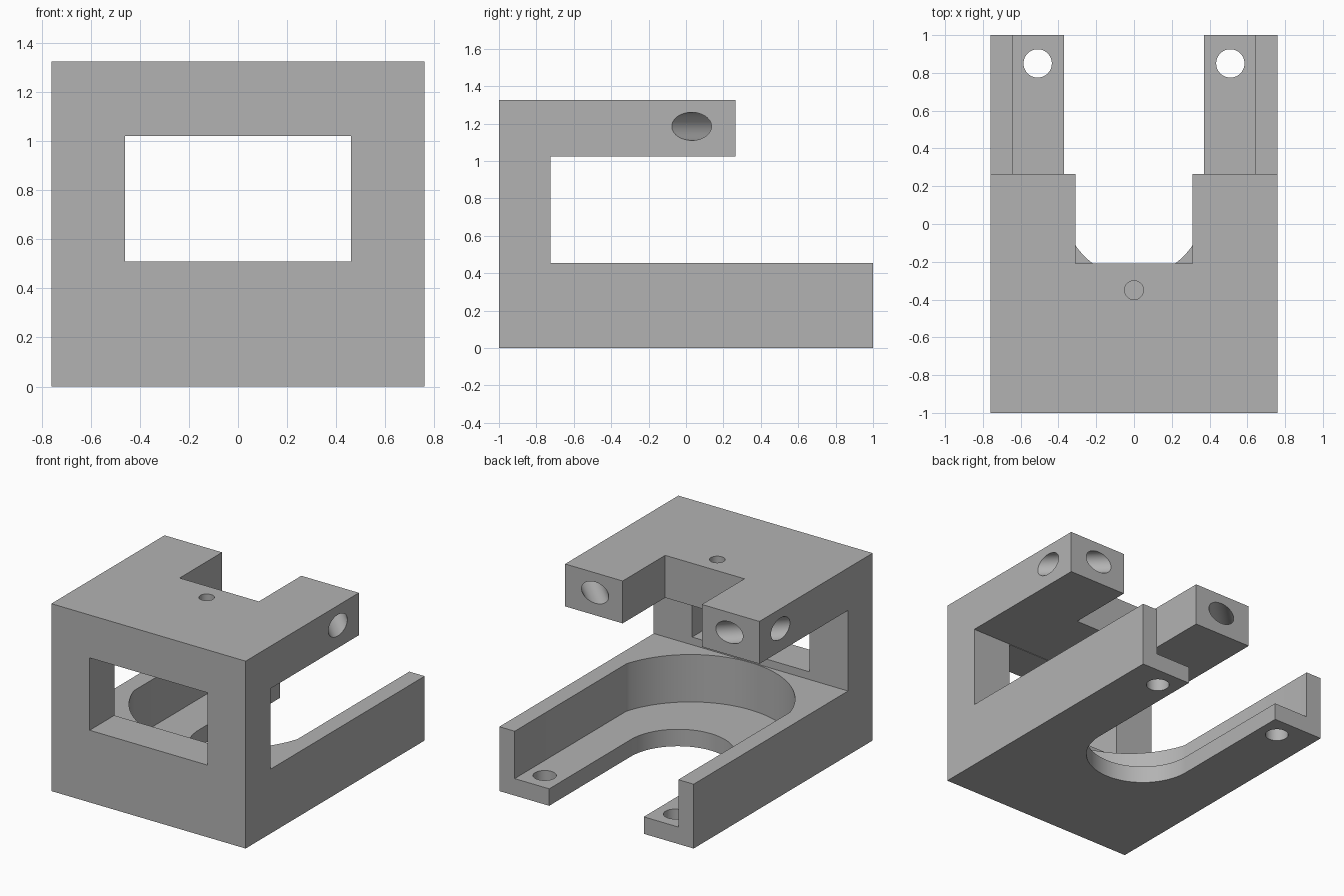
import bpy, bmesh, math
from mathutils import Matrix, Vector

old = bpy.data.objects.get("Cube")
if old:
    bpy.data.objects.remove(old, do_unlink=True)

grey = bpy.data.materials.new("plain_grey")
grey.use_nodes = True
colour = (0.45, 0.45, 0.45, 1)
grey.diffuse_color = colour
grey.node_tree.nodes["Principled BSDF"].inputs["Base Color"].default_value = colour

HALF, HEIGHT = 0.76, 1.325


def prism(name, points, depth, matrix=Matrix()):
    """Extrude a flat outline along its local z, then place it."""
    bm = bmesh.new()
    face = bm.faces.new([bm.verts.new((u, v, 0)) for u, v in points])
    moved = bmesh.ops.extrude_face_region(bm, geom=[face])["geom"]
    bmesh.ops.translate(bm, vec=(0, 0, depth),
                        verts=[g for g in moved if isinstance(g, bmesh.types.BMVert)])
    bmesh.ops.recalc_face_normals(bm, faces=bm.faces)
    bm.transform(matrix)
    mesh = bpy.data.meshes.new(name)
    bm.to_mesh(mesh)
    bm.free()
    obj = bpy.data.objects.new(name, mesh)
    bpy.context.collection.objects.link(obj)
    mesh.materials.append(grey)
    return obj


def box(name, lo, hi):
    outline = [(lo[0], lo[1]), (hi[0], lo[1]), (hi[0], hi[1]), (lo[0], hi[1])]
    return prism(name, outline, hi[2] - lo[2], Matrix.Translation((0, 0, lo[2])))


def rod(name, start, end, radius):
    a, b = Vector(start), Vector(end)
    ring = [(radius * math.cos(t * math.tau / 48), radius * math.sin(t * math.tau / 48))
            for t in range(48)]
    turn = (b - a).to_track_quat('Z', 'Y').to_matrix().to_4x4()
    return prism(name, ring, (b - a).length, Matrix.Translation(a) @ turn)


def round_slot(name, half, radius, centre, low, high):
    """Slot open at the back, with an arc at its front end."""
    sweep = math.asin(half / radius)
    arc = [-sweep + 2 * sweep * i / 64 for i in range(65)]
    outline = [(-half, 1.1)] + [(radius * math.sin(a), centre - radius * math.cos(a))
                                for a in arc] + [(half, 1.1)]
    return prism(name, outline, high - low, Matrix.Translation((0, 0, low)))


# C-shaped body, drawn as a side profile and extruded across the width
side = [(-1, 0), (1, 0), (1, 0.455), (-0.725, 0.455),
        (-0.725, 1.025), (0.265, 1.025), (0.265, HEIGHT), (-1, HEIGHT)]
across = Matrix(((0, 0, 1, -HALF), (1, 0, 0, 0), (0, 1, 0, 0), (0, 0, 0, 1)))
body = prism("bracket_body", side, 2 * HALF, across)

# Window, top notch, base pocket and through slot
cutters = [
    box("window_cutter", (-0.46, -1.1, 0.51), (0.46, -0.6, 1.022)),
    box("notch_cutter", (-0.31, -0.21, 0.9), (0.31, 0.4, 1.5)),
    round_slot("pocket_cutter", 0.64, 0.67, -0.05, 0.12, 0.4552),
    round_slot("slot_cutter", 0.37, 0.37, 0.09, -0.1, 0.3),
    rod("top_hole_cutter", (0, -0.35, 0.9), (0, -0.35, 1.5), 0.05),
]
# Mounting holes in the base and slanted holes through the top arms
for s in (-1, 1):
    cutters.append(rod("mount_hole_cutter", (s * 0.51, 0.85, -0.1), (s * 0.51, 0.85, 0.3), 0.075))
    cutters.append(rod("slanted_hole_cutter", (s * 0.96, -0.17, 1.185), (s * 0.325, 0.465, 1.185), 0.075))

for cutter in cutters:
    cutter.hide_render = True
    cut = body.modifiers.new(cutter.name, 'BOOLEAN')
    cut.operation = 'DIFFERENCE'
    cut.solver = 'EXACT'
    cut.object = cutter

# Apply the cuts and discard the cutters
bpy.context.view_layer.update()
graph = bpy.context.evaluated_depsgraph_get()
result = bpy.data.meshes.new_from_object(body.evaluated_get(graph))
body.modifiers.clear()
body.data = result
for cutter in cutters:
    bpy.data.objects.remove(cutter, do_unlink=True)

bpy.ops.object.select_all(action='DESELECT')
body.select_set(True)
bpy.context.view_layer.objects.active = body
bpy.ops.object.shade_smooth_by_angle(angle=math.radians(20))
